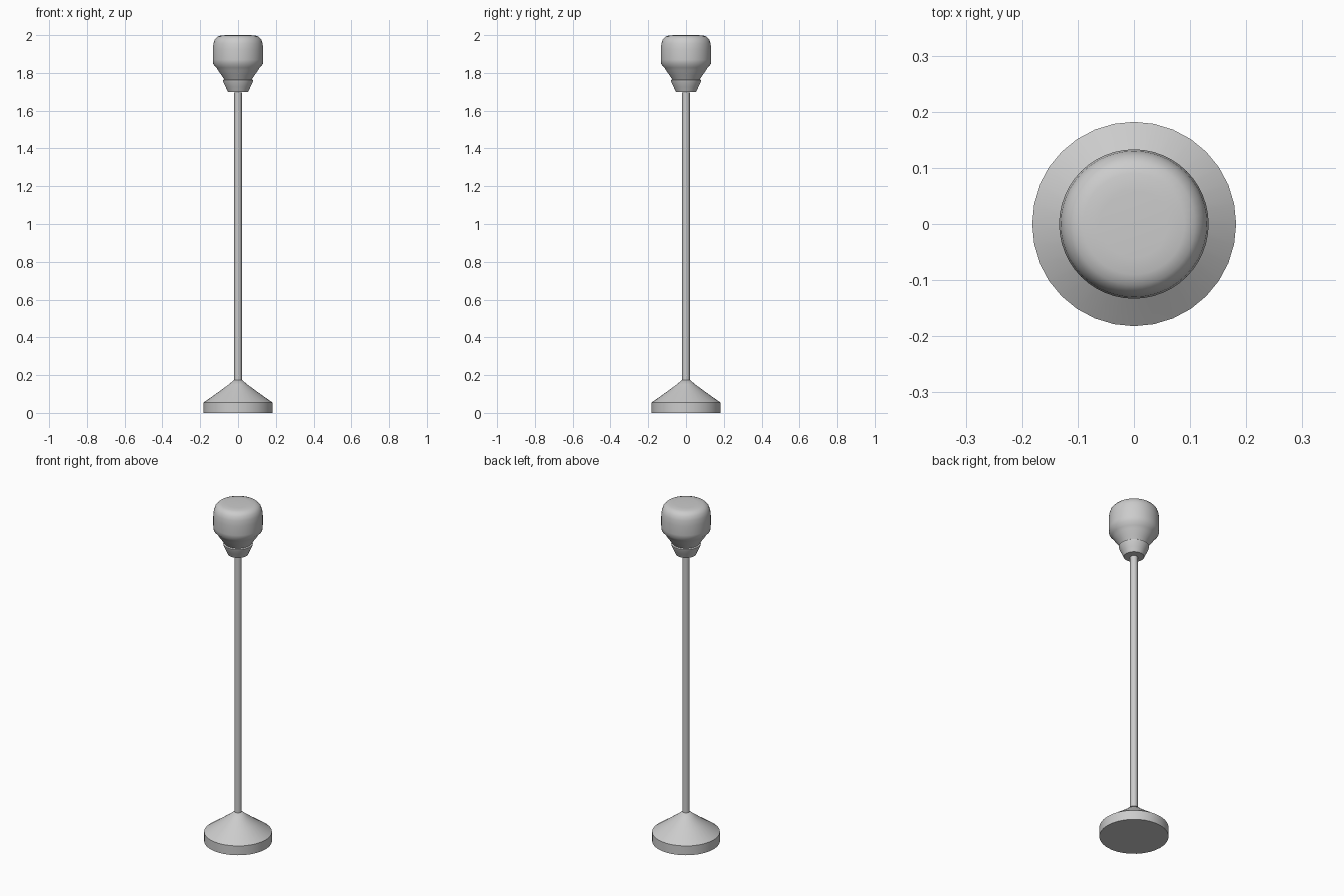
import bpy, bmesh, math

if "Cube" in bpy.data.objects:
    bpy.data.objects.remove(bpy.data.objects["Cube"])


def lathe(name, profile, sides, angle=40):
    """Revolve (radius, z) points around z; zero radius makes a pole."""
    bm = bmesh.new()
    rings = []
    for r, z in profile:
        n = 1 if r == 0 else sides
        rings.append([bm.verts.new((r * math.cos(2 * math.pi * i / sides),
                                    r * math.sin(2 * math.pi * i / sides), z))
                      for i in range(n)])
    for a, b in zip(rings, rings[1:]):
        for i in range(sides):
            j = (i + 1) % sides
            if len(a) == 1:
                bm.faces.new((a[0], b[j], b[i]))
            elif len(b) == 1:
                bm.faces.new((a[i], a[j], b[0]))
            else:
                bm.faces.new((a[i], a[j], b[j], b[i]))
    bmesh.ops.recalc_face_normals(bm, faces=bm.faces)
    mesh = bpy.data.meshes.new(name)
    bm.to_mesh(mesh)
    bm.free()
    obj = bpy.data.objects.new(name, mesh)
    bpy.context.collection.objects.link(obj)
    bpy.context.view_layer.objects.active = obj
    for o in bpy.context.selected_objects:
        o.select_set(False)
    obj.select_set(True)
    bpy.ops.object.shade_smooth_by_angle(angle=math.radians(angle))
    return obj


# Weighted conical foot
lathe("base", [(0, 0), (0.182, 0), (0.182, 0.055), (0.10, 0.113),
               (0.05, 0.15), (0.02, 0.175), (0, 0.175)], 32)

# Slim pole
lathe("pole", [(0, 0.17), (0.02, 0.17), (0.02, 1.697), (0, 1.697)], 32)

# Tapered collar under the head
lathe("collar", [(0, 1.70), (0.054, 1.70), (0.066, 1.727), (0.077, 1.75),
                 (0.080, 1.762), (0.074, 1.766), (0, 1.766)], 48)

# Rounded head
lathe("head", [(0, 1.764), (0.072, 1.764), (0.085, 1.784), (0.105, 1.812),
               (0.114, 1.828), (0.131, 1.846), (0.133, 1.87), (0.133, 1.925),
               (0.130, 1.955), (0.123, 1.977), (0.109, 1.992), (0.09, 1.998),
               (0.06, 2.0), (0, 2.0)], 48)
